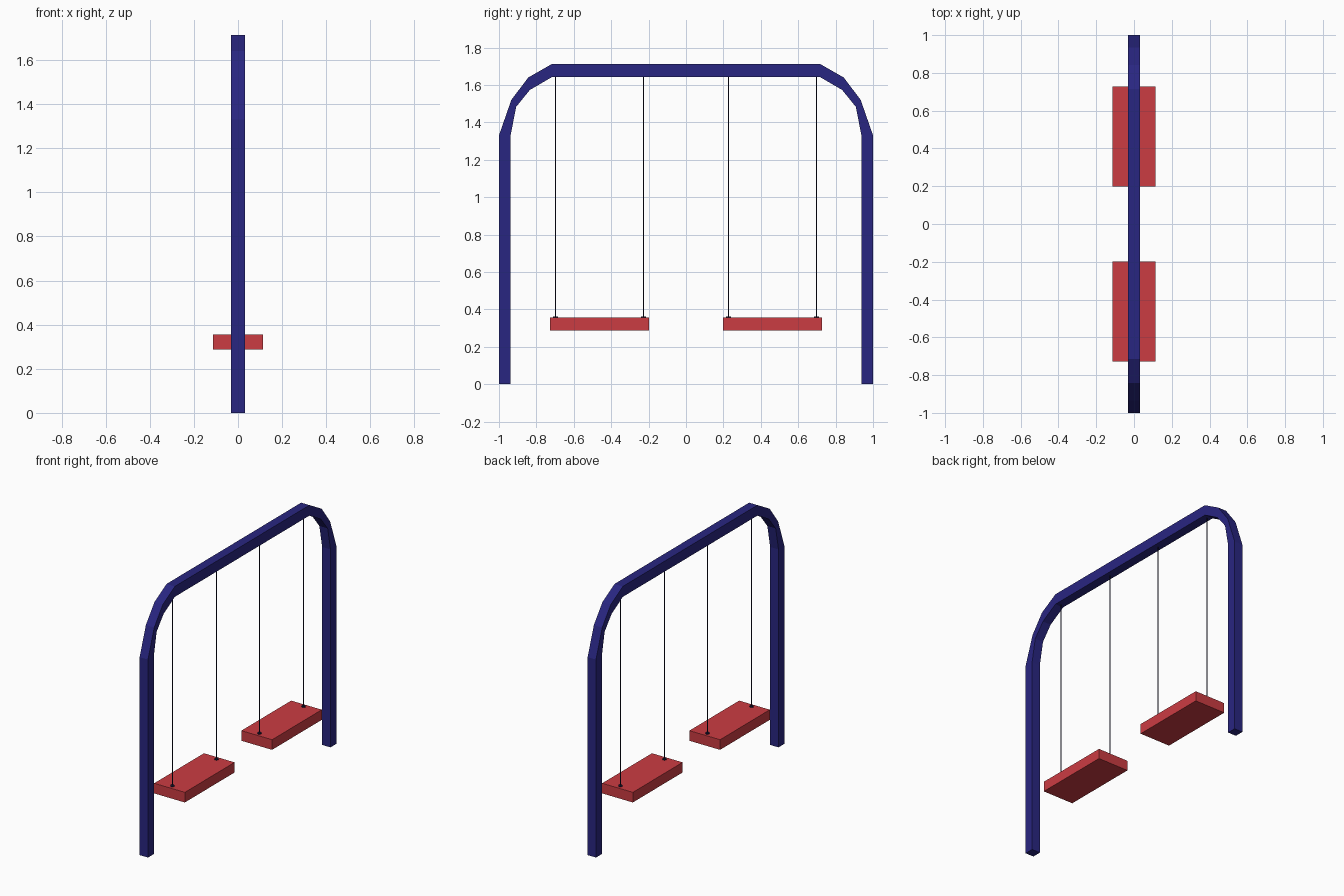
import bpy, bmesh
from mathutils import Matrix

if "Cube" in bpy.data.objects:
    bpy.data.objects.remove(bpy.data.objects["Cube"])


def material(name, rgb):
    m = bpy.data.materials.new(name)
    m.diffuse_color = (*rgb, 1)
    m.use_nodes = True
    m.node_tree.nodes["Principled BSDF"].inputs["Base Color"].default_value = m.diffuse_color
    return m


NAVY = material("navy_paint", (0.022, 0.019, 0.22))
RED = material("red_seat", (0.60, 0.045, 0.055))
DARK = material("dark_rope", (0.012, 0.012, 0.05))


def finish(name, bm, mat):
    bmesh.ops.recalc_face_normals(bm, faces=bm.faces)
    me = bpy.data.meshes.new(name)
    bm.to_mesh(me)
    bm.free()
    me.materials.append(mat)
    ob = bpy.data.objects.new(name, me)
    bpy.context.collection.objects.link(ob)
    return ob


def box(name, x, y, z, size, mat):
    bm = bmesh.new()
    bmesh.ops.create_cube(bm, size=1, matrix=Matrix.Translation((x, y, z)) @ Matrix.Diagonal((*size, 1)))
    return finish(name, bm, mat)


def rod(name, y, z0, z1, r, sides, mat):
    bm = bmesh.new()
    bmesh.ops.create_cone(bm, cap_ends=True, segments=sides, radius1=r, radius2=r,
                          depth=z1 - z0, matrix=Matrix.Translation((0, y, (z0 + z1) / 2)))
    return finish(name, bm, mat)


# Arch frame: square tube swept through matching outer/inner (y, z) points
half = [((1.0, 0), (0.938, 0)), ((1.0, 1.33), (0.938, 1.33)),
        ((0.934, 1.52), (0.908, 1.483)), ((0.843, 1.64), (0.835, 1.573)),
        ((0.715, 1.713), (0.715, 1.643))]
# thicken the bend slightly where inner points sit along the mitre
path = half + [tuple((-y, z) for y, z in pair) for pair in reversed(half)]
bm = bmesh.new()
rings = []
for (oy, oz), (iy, iz) in path:
    rings.append([bm.verts.new(c) for c in
                  ((-0.031, oy, oz), (0.031, oy, oz), (0.031, iy, iz), (-0.031, iy, iz))])
for a, b in zip(rings, rings[1:]):
    for i in range(4):
        j = (i + 1) % 4
        bm.faces.new((a[i], a[j], b[j], b[i]))
bm.faces.new(rings[0])
bm.faces.new(rings[-1])
finish("arch_frame", bm, NAVY)

# Two swings, each a plank with two ropes and their knots
for side, s in (("left", -1), ("right", 1)):
    box(f"{side}_seat", 0, s * 0.463, 0.322, (0.228, 0.528, 0.068), RED)
    for place, y in (("inner", 0.228), ("outer", 0.697)):
        rod(f"{side}_{place}_rope", s * y, 0.35, 1.65, 0.0028, 6, DARK)
        rod(f"{side}_{place}_knot", s * y, 0.35, 0.363, 0.013, 8, DARK)
